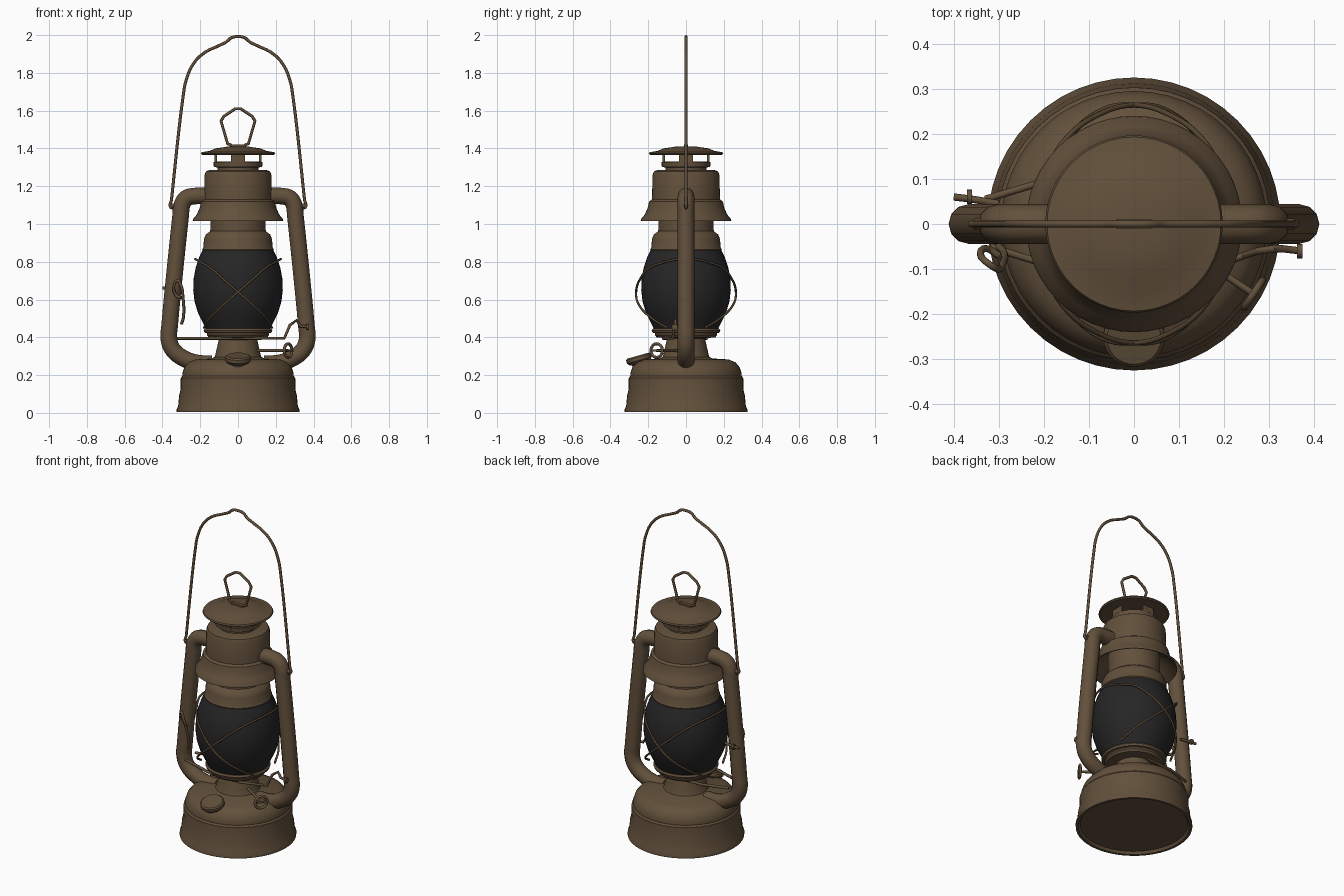
import bpy, bmesh, math
from mathutils import Vector

if "Cube" in bpy.data.objects:
    bpy.data.objects.remove(bpy.data.objects["Cube"])


def material(name, colour):
    m = bpy.data.materials.new(name)
    m.use_nodes = True
    m.diffuse_color = colour
    m.node_tree.nodes["Principled BSDF"].inputs["Base Color"].default_value = colour
    return m


METAL = material("aged bronze", (0.122, 0.08, 0.044, 1))
GLASS = material("smoked glass", (0.019, 0.019, 0.02, 1))
WIRE = material("dark bronze wire", (0.09, 0.058, 0.03, 1))


def finish(ob, mat, angle=35):
    ob.data.materials.clear()
    ob.data.materials.append(mat)
    bpy.ops.object.select_all(action="DESELECT")
    ob.select_set(True)
    bpy.context.view_layer.objects.active = ob
    bpy.ops.object.shade_smooth_by_angle(angle=math.radians(angle))
    return ob


def lathe(name, profile, mat=METAL, steps=48, at=(0, 0, 0), axis=(0, 0, 1)):
    """Spin (radius, height) points about an axis; zero radii close the ends."""
    bm = bmesh.new()
    vs = [bm.verts.new((r, 0, z)) for r, z in profile]
    es = [bm.edges.new(p) for p in zip(vs, vs[1:])]
    bmesh.ops.spin(bm, geom=vs + es, cent=(0, 0, 0), axis=(0, 0, 1),
                   angle=math.tau, steps=steps, use_merge=True)
    bmesh.ops.remove_doubles(bm, verts=bm.verts, dist=1e-5)
    bmesh.ops.recalc_face_normals(bm, faces=bm.faces)
    me = bpy.data.meshes.new(name)
    bm.to_mesh(me)
    bm.free()
    ob = bpy.data.objects.new(name, me)
    bpy.context.collection.objects.link(ob)
    ob.location = at
    ob.rotation_euler = Vector(axis).to_track_quat("Z", "Y").to_euler()
    return finish(ob, mat)


def tube(name, points, radius, mat=METAL, closed=False, sharp=False, sides=2):
    """Sweep a round section along a path, then turn it into a mesh."""
    cu = bpy.data.curves.new(name, "CURVE")
    cu.dimensions = "3D"
    cu.bevel_depth, cu.bevel_resolution = radius, sides
    cu.resolution_u = 6
    cu.use_fill_caps = True
    sp = cu.splines.new("BEZIER")
    sp.bezier_points.add(len(points) - 1)
    for bp, p in zip(sp.bezier_points, points):
        bp.co = p
        bp.handle_left_type = bp.handle_right_type = "VECTOR" if sharp else "AUTO"
    sp.use_cyclic_u = closed
    ob = bpy.data.objects.new(name, cu)
    bpy.context.collection.objects.link(ob)
    bpy.ops.object.select_all(action="DESELECT")
    ob.select_set(True)
    bpy.context.view_layer.objects.active = ob
    bpy.ops.object.convert(target="MESH")
    return finish(bpy.context.object, mat, 50)


def box(name, at, size, turn=0):
    bpy.ops.mesh.primitive_cube_add(size=1, location=at, rotation=(0, 0, turn))
    ob = bpy.context.object
    ob.name = name
    ob.scale = size
    ob.data.materials.append(METAL)
    return ob


# Fuel tank with a recessed underside
lathe("fuel_tank", [(0, .02), (.3, .02), (.31, .005), (.325, .005), (.325, .02),
                    (.317, .035), (.312, .09), (.305, .12), (.303, .185), (.295, .195),
                    (.295, .21), (.285, .24), (.262, .268), (.225, .283),
                    (.14, .288), (.125, .295), (0, .295)])

# Burner and the plate below the globe
lathe("burner", [(0, .285), (.13, .285), (.122, .3), (.115, .33), (.098, .405), (0, .405)])
lathe("globe_plate", [(0, .395), (.1, .395), (.155, .4), (.165, .412), (.165, .422),
                      (.178, .425), (.182, .437), (.175, .446), (0, .446)])

# Globe
lathe("glass_globe", [(0, .44), (.168, .44), (.185, .475), (.212, .53), (.23, .59),
                      (.237, .65), (.235, .71), (.224, .77), (.205, .825),
                      (.187, .862), (0, .862)], GLASS)

# Collar above the globe and the flared hood
lathe("globe_collar", [(0, .855), (.187, .855), (.19, .865), (.184, .875), (.18, .92),
                       (.17, .945), (.147, .962), (.145, 1.1), (0, 1.1)])
lathe("hood", [(.14, 1.1), (.16, 1.08), (.19, 1.055), (.23, 1.018), (.24, 1.015),
               (.238, 1.026), (.218, 1.05), (.203, 1.085), (.195, 1.12), (.18, 1.13),
               (.177, 1.26), (.17, 1.278), (.15, 1.286), (0, 1.286)])

# Vented chimney: lower cup, four straps and the cap
lathe("chimney_cup", [(0, 1.28), (.108, 1.28), (.108, 1.298), (.128, 1.303),
                      (.13, 1.328), (.122, 1.33), (.118, 1.315), (0, 1.315)])
for i in range(4):
    a = i * math.pi / 2
    box("chimney_strap", (.118 * math.cos(a), .118 * math.sin(a), 1.345),
        (.012, .075, .06), a)
lathe("chimney_cap", [(0, 1.365), (.14, 1.365), (.19, 1.366), (.197, 1.372), (.193, 1.38),
                      (.15, 1.387), (.12, 1.4), (.06, 1.409), (0, 1.411)])

# Lifting ring on the cap
box("ring_bracket", (0, 0, 1.413), (.075, .022, .018))
tube("lifting_ring", [(-.035, 0, 1.417), (-.055, 0, 1.425), (-.09, 0, 1.545),
                      (-.075, 0, 1.57), (-.015, 0, 1.61), (.015, 0, 1.61),
                      (.075, 0, 1.57), (.09, 0, 1.545), (.055, 0, 1.425),
                      (.035, 0, 1.417)], .008, sharp=True)

# Side air tubes
for side, s in (("left", 1), ("right", -1)):
    tube(side + "_air_tube",
         [(s * x, 0, z) for x, z in ((.15, 1.147), (.235, 1.147), (.275, 1.135),
                                     (.297, 1.1), (.303, 1.05), (.362, .46),
                                     (.366, .39), (.345, .335), (.29, .29),
                                     (.22, .265), (.14, .26))], .044, sides=4)
    # Ear holding the bail
    tube(side + "_bail_ear", [(s * .32, 0, 1.1), (s * .355, 0, 1.095)], .012)

# Bail handle, mirrored about the raised grip
half = [(.335, 1.085), (.357, 1.09), (.352, 1.13), (.29, 1.68), (.275, 1.76), (.235, 1.85),
        (.18, 1.905), (.1, 1.945), (.065, 1.962), (.035, 1.986)]
tube("bail_handle", [(-x, 0, z) for x, z in half] + [(0, 0, 1.992)]
     + [(x, 0, z) for x, z in reversed(half)], .008)

# Crossed guard wires front and back, joined by side wires
for face, f in (("front", -1), ("back", 1)):
    for s in (1, -1):
        tube(face + "_guard_wire",
             [(s * x, f * y, z) for x, y, z in ((-.2, .11, .8), (-.15, .19, .77),
                                                (-.08, .242, .71), (0, .264, .64),
                                                (.08, .248, .57), (.15, .18, .5),
                                                (.18, .1, .45))], .006, WIRE)
for s in (1, -1):
    tube("side_guard_wire", [(s * .2, -.11, .8), (s * .222, -.05, .812),
                             (s * .222, .05, .812), (s * .2, .11, .8)], .006, WIRE)

# Globe lifting rod with its crank, and the lever loop
tube("lift_rod", [(-.33, .055, .395), (-.18, .1, .395), (0, .11, .395)], .008, sharp=True)
tube("lift_crank", [(-.32, -.05, .395), (-.1, -.12, .395), (.1, -.12, .395),
                    (.245, -.07, .395), (.275, -.06, .465), (.31, -.055, .49),
                    (.33, -.055, .46), (.372, -.06, .455)], .008, sharp=True)
lathe("crank_button", [(0, -.006), (.016, -.006), (.016, .006), (0, .006)],
      steps=16, at=(.368, -.06, .455), axis=(1, 0, 0))
tube("lever_loop", [(-.3, -.05, .47), (-.29, -.06, .5), (-.292, -.09, .62),
                    (-.3, -.1, .67), (-.32, -.09, .7), (-.34, -.07, .67),
                    (-.325, -.055, .62), (-.3, -.07, .61)], .008)
tube("lever_pin", [(-.3, .045, .66), (-.36, .055, .66), (-.4, .06, .66)], .008)
lathe("lever_button", [(0, -.006), (.016, -.006), (.016, .006), (0, .006)],
      steps=16, at=(-.365, .06, .66), axis=(1, 0, 0))

# Wick adjuster: shaft, ring wheel and spoke
out = Vector((.83, -.55, 0)).normalized()
across = Vector((-out.y, out.x, 0))
hub = Vector((.265, -.155, .33))
tube("wick_shaft", [hub - out * .22, hub], .008, sharp=True)
tube("wick_wheel", [hub + .036 * (across * math.cos(a) + Vector((0, 0, math.sin(a))))
                    for a in (i * math.tau / 8 for i in range(8))], .008, closed=True)
tube("wick_spoke", [hub - across * .034, hub + across * .034], .006, sharp=True)

# Tilted filler neck and cap
tilt = Vector((0, -.27, .96))
lathe("filler_cap", [(0, -.06), (.042, -.06), (.045, -.022), (.058, -.016), (.068, -.004),
                     (.068, .014), (.06, .021), (0, .021)],
      steps=28, at=(0, -.248, .283), axis=tilt)
